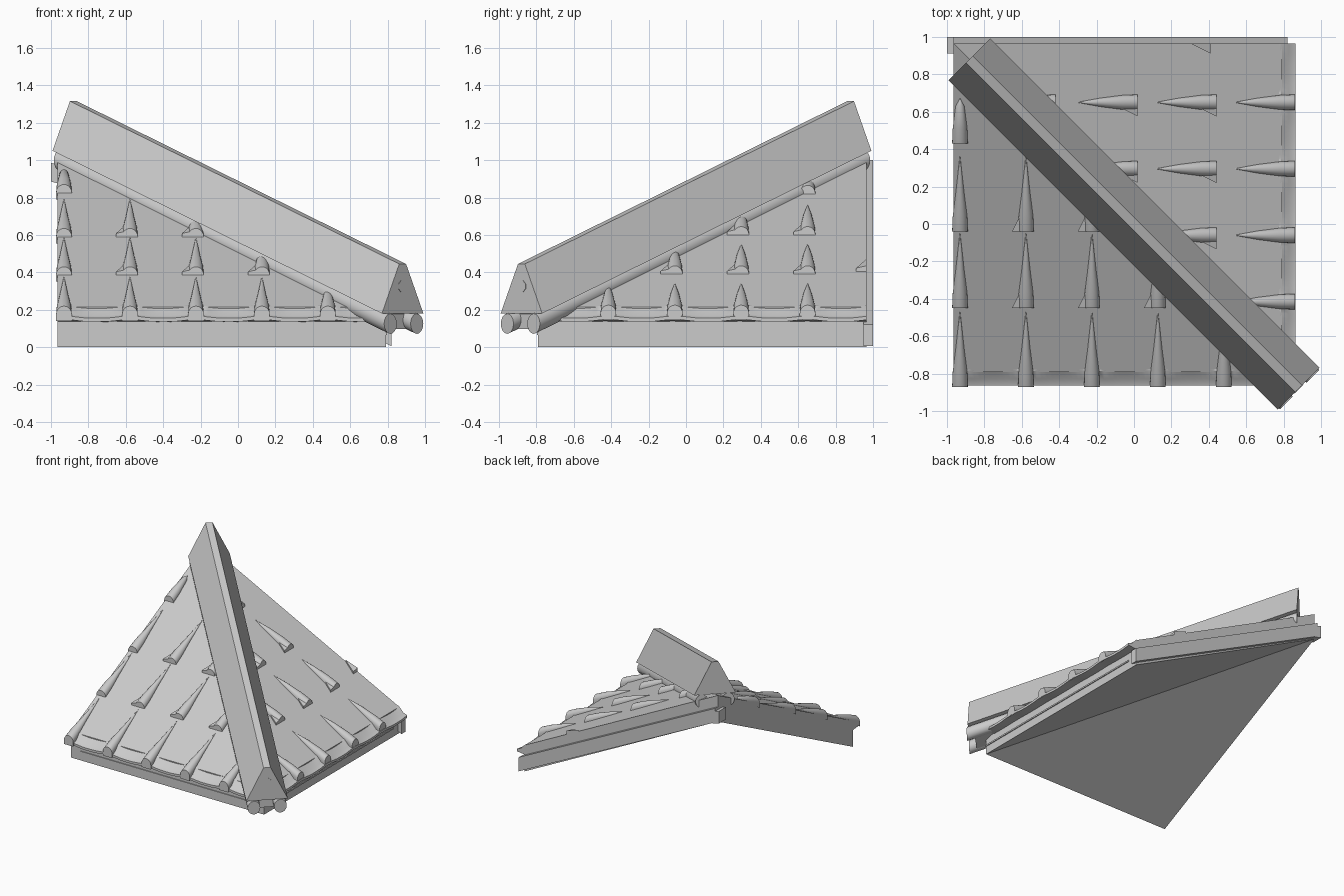
import bpy, bmesh, math
from mathutils import Matrix, Vector

if "Cube" in bpy.data.objects:
    bpy.data.objects.remove(bpy.data.objects["Cube"])

# Reflection across the hip line: front roof face -> right roof face
SWAP = Matrix(((0, -1, 0, 0), (-1, 0, 0, 0), (0, 0, 1, 0), (0, 0, 0, 1)))
IDENT = Matrix.Identity(4)
PITCH = 0.5


def roof_z(y):
    return 0.61 + PITCH * y


def finish(name, bm, matrix=IDENT, smooth=False):
    bm.transform(matrix)
    bmesh.ops.recalc_face_normals(bm, faces=bm.faces)
    mesh = bpy.data.meshes.new(name)
    bm.to_mesh(mesh)
    bm.free()
    ob = bpy.data.objects.new(name, mesh)
    bpy.context.collection.objects.link(ob)
    if smooth:
        bpy.ops.object.select_all(action='DESELECT')
        ob.select_set(True)
        bpy.context.view_layer.objects.active = ob
        bpy.ops.object.shade_smooth_by_angle(angle=math.radians(40))
    return ob


def loft(bm, rings, caps=True):
    """Bridge closed rings of points into a tube."""
    loops = [[bm.verts.new(p) for p in r] for r in rings]
    n = len(loops[0])
    for a, b in zip(loops, loops[1:]):
        for i in range(n):
            j = (i + 1) % n
            bm.faces.new((a[i], a[j], b[j], b[i]))
    if caps:
        bm.faces.new(loops[0])
        bm.faces.new(loops[-1])


# Roof slab: two sloping triangles folded along the hip
LO, HI, THICK = 0.79, 0.965, 0.215
corners = [(-HI, -LO), (LO, -LO), (LO, HI), (-HI, HI)]
bm = bmesh.new()
top, bot = [], []
for x, y in corners:
    z = roof_z(min(y, -x) if x + y > 0 else y)
    top.append(bm.verts.new((x, y, z)))
    bot.append(bm.verts.new((x, y, z - THICK)))
for v in (top, bot):
    bm.faces.new((v[0], v[1], v[3]))
    bm.faces.new((v[1], v[2], v[3]))
for i in range(4):
    j = (i + 1) % 4
    bm.faces.new((top[i], top[j], bot[j], bot[i]))
finish("roof_slab", bm)

# Sloping verge board along the back edge
bm = bmesh.new()
loft(bm, [[(x, 0.95, z), (x, 1.0, z), (x, 1.0, z + 0.115), (x, 0.95, z + 0.115)]
          for x, z in ((0.82, 0.005), (-0.965, 0.885))])
loft(bm, [[(x, 0.91, z), (x, 1.0, z), (x, 1.0, z + 0.1), (x, 0.91, z + 0.1)]
          for x, z in ((-0.94, 0.87), (-1.0, 0.885))])
finish("verge_board", bm)


def eave_lip(name, matrix, first, pitch_x):
    """Wavy lower edge of the first tile course."""
    bm = bmesh.new()
    rings = []
    for i in range(61):
        x = -0.965 + i * (1.665 / 60)
        w = 0.012 * abs(math.cos(math.pi * (x - first) / pitch_x)) ** 3
        rings.append([(x, -0.77, 0.222), (x, -0.785, 0.212 + w),
                      (x, -0.828, 0.168 + w), (x, -0.862, 0.155 + w),
                      (x, -0.862, 0.136 + w), (x, -0.77, 0.136)])
    loft(bm, rings)
    finish(name, bm, matrix, True)


def fascia_strip(name, matrix):
    bm = bmesh.new()
    loft(bm, [[(x, -0.78, 0.066), (x, -0.797, 0.066), (x, -0.797, 0.078), (x, -0.78, 0.078)]
              for x in (-0.88, 0.79)])
    finish(name, bm, matrix)


def tile_roll(bm, x, y, length, r=0.042):
    """Half-round tile end that tapers back into the slope."""
    rings = []
    for dy, k, h in ((0, 1, 0.045), (0.08, 0.92, 0.042), (0.2, 0.55, 0.025), (length, 0.03, 0.0)):
        z = roof_z(y + dy)
        ring = [(x + r * k * math.cos(a), y + dy, z + h * math.sin(a))
                for a in (math.pi * i / 10 for i in range(11))]
        ring += [(x - r * k, y + dy, z - 0.035 * k), (x + r * k, y + dy, z - 0.035 * k)]
        rings.append(ring)
    loft(bm, rings)


def tile_flap(bm, x, y, side):
    """Raised tile corner peeking out beside a roll."""
    pts = [(x + side * 0.075, y), (x + side * 0.02, y), (x + side * 0.02, y + 0.11)]
    lift = (0.018, 0.03, 0.012)
    loft(bm, [[(px, py, roof_z(py) + s * l - (1 - s) * 0.02)
               for (px, py), l in zip(pts, lift)] for s in (0, 1)])


def tiles(name, matrix, cols, rows, side, length):
    rolls, flaps = bmesh.new(), bmesh.new()
    for r, y in enumerate(rows):
        for x in cols:
            if x + y > -0.22:
                continue
            tile_roll(rolls, x, y, length if r < 3 else length * 0.6)
            if r and x > -0.9:
                tile_flap(flaps, x, y, side)
    finish(name + "_rolls", rolls, matrix, True)
    finish(name + "_flaps", flaps, matrix)


for label, m, first, step in (("front", IDENT, -0.93, 0.3525), ("right", SWAP, -0.65, 0.355)):
    eave_lip(label + "_eave_lip", m, first, step)
    fascia_strip(label + "_fascia_strip", m)
tiles("front_tile", IDENT, [-0.93 + 0.3525 * i for i in range(5)],
      (-0.87, -0.45, -0.04, 0.43), -1, 0.4)
tiles("right_tile", SWAP, [-0.65 + 0.355 * i for i in range(4)],
      (-0.86, -0.44, -0.02, 0.42), 1, 0.32)
bm = bmesh.new()
tile_flap(bm, -0.985, -0.41, 1)
finish("right_edge_flap", bm, SWAP)

# Hip parts: sections (offset across hip, height) swept from low end to high end
ACROSS = Vector((1, 1, 0)).normalized()
ENDS = (Vector((0.88, -0.88, 0.18)), Vector((-0.88, 0.88, 1.05)))


def hip_sweep(bm, section, ends=ENDS):
    loft(bm, [[e + ACROSS * o + Vector((0, 0, h)) for o, h in section] for e in ends])


# Trapezoid ridge cap
bm = bmesh.new()
hip_sweep(bm, [(-0.157, 0), (0.157, 0), (0.026, 0.265), (-0.026, 0.265)])
finish("hip_cap", bm)

# Bedding strip between the tubes
bm = bmesh.new()
hip_sweep(bm, [(-0.1, -0.1), (0.1, -0.1), (0.1, -0.02), (-0.1, -0.02)],
          (ENDS[0] + (ENDS[1] - ENDS[0]) * 0.02, ENDS[1]))
finish("hip_bedding", bm)

# Round tubes under both cap edges
along = (ENDS[1] - ENDS[0]).normalized()
for label, s in (("front", -1), ("right", 1)):
    bm = bmesh.new()
    hip_sweep(bm, [(s * 0.1 + 0.048 * math.cos(a), -0.052 + 0.054 * math.sin(a))
                   for a in (math.tau * i / 16 for i in range(16))],
              (ENDS[0] - along * 0.008, ENDS[1]))
    finish(label + "_hip_tube", bm, smooth=True)

# Small plug on the low end of the cap
bm = bmesh.new()
out = Vector((1, -1, 0)).normalized()
hip_sweep(bm, [(0.036 * math.cos(a), 0.145 + 0.034 * math.sin(a))
               for a in (math.tau * (i + 0.5) / 8 for i in range(8))],
          (ENDS[0] + out * 0.003, ENDS[0] - out * 0.02))
finish("hip_end_plug", bm)
